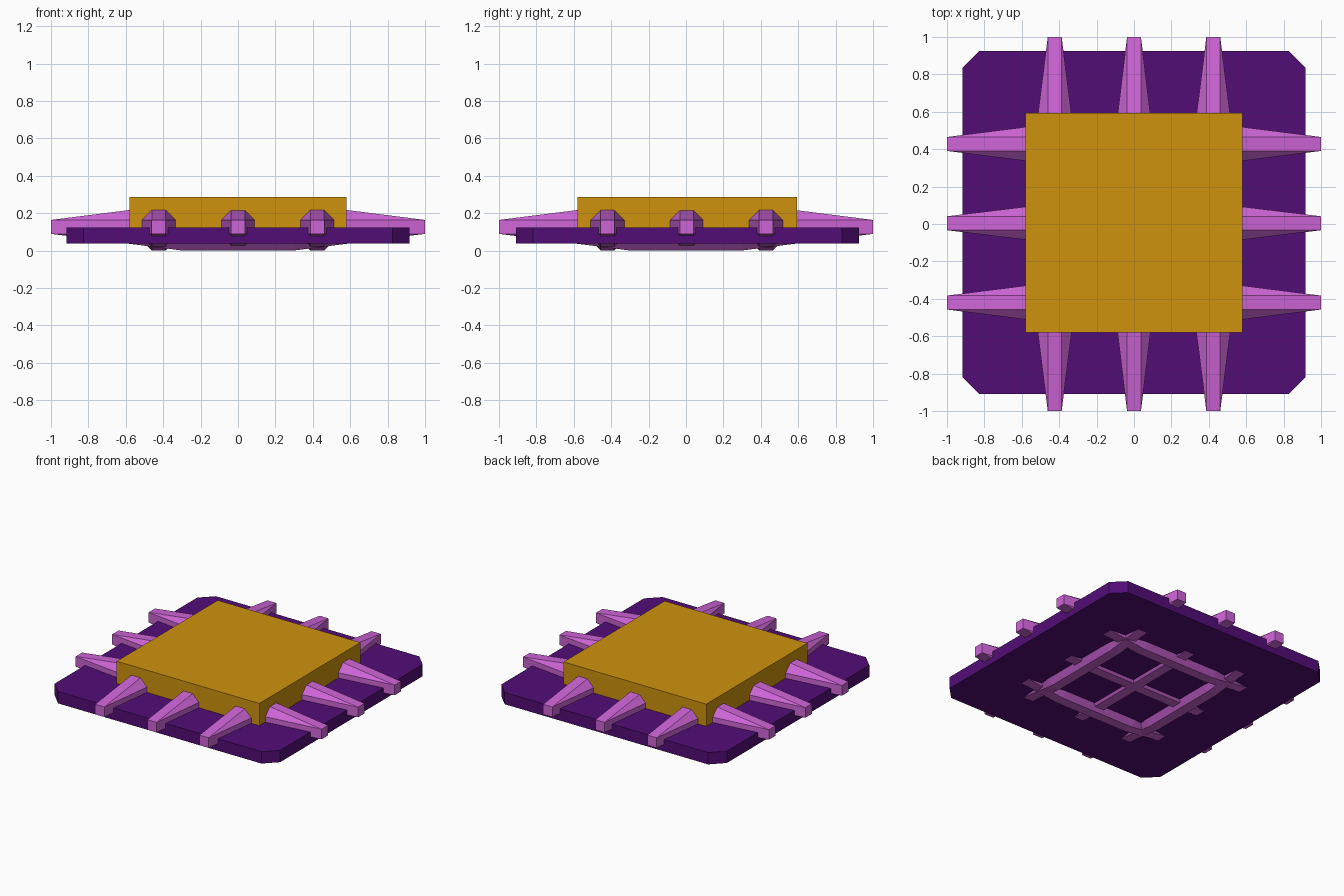
import bpy, bmesh
from mathutils import Matrix
from math import pi

if "Cube" in bpy.data.objects:
    bpy.data.objects.remove(bpy.data.objects["Cube"])


def material(name, rgb):
    m = bpy.data.materials.new(name)
    m.diffuse_color = (*rgb, 1)
    m.use_nodes = True
    m.node_tree.nodes["Principled BSDF"].inputs["Base Color"].default_value = m.diffuse_color
    return m


PURPLE = material("dark_purple", (0.085, 0.004, 0.18))
PINK = material("pink_violet", (0.62, 0.13, 0.68))
GOLD = material("gold", (0.62, 0.29, 0.004))


def finish(bm, name, mat):
    bmesh.ops.recalc_face_normals(bm, faces=bm.faces)
    mesh = bpy.data.meshes.new(name)
    bm.to_mesh(mesh)
    bm.free()
    mesh.materials.append(mat)
    ob = bpy.data.objects.new(name, mesh)
    bpy.context.collection.objects.link(ob)
    return ob


def loft(bm, rings):
    loops = [[bm.verts.new(p) for p in ring] for ring in rings]
    n = len(loops[0])
    for a, b in zip(loops, loops[1:]):
        for i in range(n):
            j = (i + 1) % n
            bm.faces.new((a[i], a[j], b[j], b[i]))
    bm.faces.new(loops[0])
    bm.faces.new(loops[-1])


# Base plate with clipped corners
S, C, CY = 0.917, 0.827, 0.008
outline = [(S, C), (C, S), (-C, S), (-S, C), (-S, -C), (-C, -S), (C, -S), (S, -C)]
bm = bmesh.new()
loft(bm, [[(x, y + CY, z) for x, y in outline] for z in (0.038, 0.125)])
finish(bm, "base_plate", PURPLE)

# Raised square block
bm = bmesh.new()
loft(bm, [[(x, y, z) for x, y in ((-.58, -.58), (.58, -.58), (.58, .593), (-.58, .593))]
          for z in (0.12, 0.288)])
finish(bm, "centre_block", GOLD)

# Through-pins: octagonal in the middle, tapering to square tips
W, ZC = 0.037, 0.127


def pin(name, offset, knee, half, along_y):
    bm = bmesh.new()
    rings = []
    for x, h in ((-1, W + 0.0002), (-knee, half), (knee, half), (1, W + 0.0002)):
        prof = [(h, W), (W, h), (-W, h), (-h, W), (-h, -W), (-W, -h), (W, -h), (h, -W)]
        rings.append([(x, offset + a, ZC + b) for a, b in prof])
    loft(bm, rings)
    if along_y:
        bm.transform(Matrix.Rotation(pi / 2, 4, 'Z'))
    finish(bm, name, PINK)


for axis, along_y in (("x", False), ("y", True)):
    for i, k in enumerate((-1, 0, 1)):
        knee, half = (0.45, 0.104) if k == 0 else (0.30, 0.126)
        shift = 0 if along_y else 0.004
        pin(f"pin_{axis}_{i + 1}", k * 0.424 + shift, knee, half, along_y)
